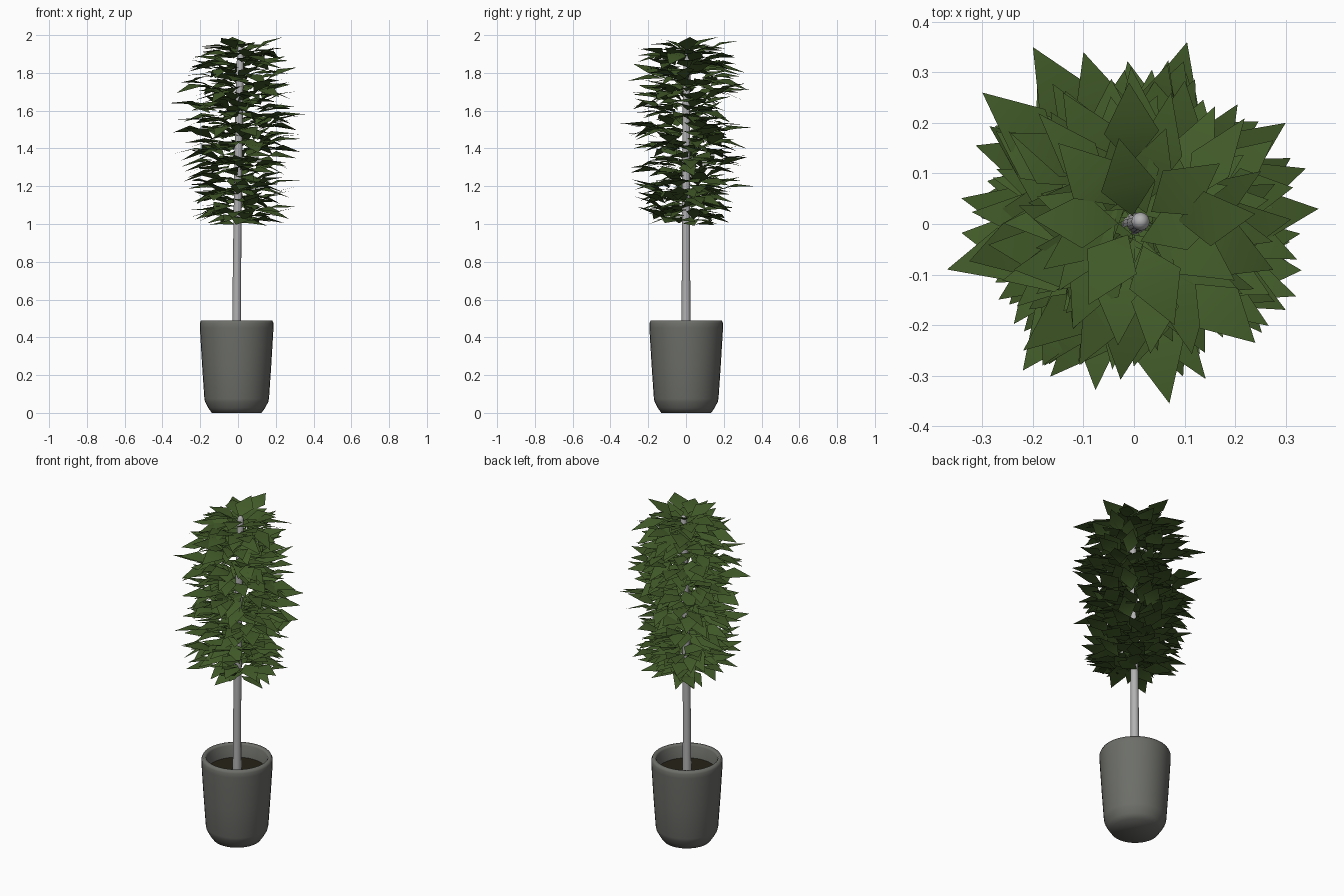
import bpy, bmesh, math, random
from mathutils import Vector, Matrix

random.seed(8)
cube = bpy.data.objects.get("Cube")
if cube:
    bpy.data.objects.remove(cube, do_unlink=True)


def material(name, rgb):
    m = bpy.data.materials.new(name)
    m.use_nodes = True
    m.diffuse_color = (*rgb, 1)
    bsdf = m.node_tree.nodes["Principled BSDF"]
    bsdf.inputs["Base Color"].default_value = (*rgb, 1)
    bsdf.inputs["Roughness"].default_value = 0.8
    return m


def add_object(name, bm, mat):
    mesh = bpy.data.meshes.new(name)
    bm.to_mesh(mesh)
    bm.free()
    mesh.materials.append(mat)
    ob = bpy.data.objects.new(name, mesh)
    bpy.context.collection.objects.link(ob)
    bpy.ops.object.select_all(action="DESELECT")
    ob.select_set(True)
    bpy.context.view_layer.objects.active = ob
    bpy.ops.object.shade_smooth_by_angle(angle=math.radians(75))
    return ob


def tube(name, rings, sides, mat):
    """Skin (x, y, z, radius) rings and close the first and last ones."""
    bm = bmesh.new()
    loops = []
    for x, y, z, r in rings:
        steps = [math.tau * i / sides for i in range(sides)]
        loops.append([bm.verts.new((x + r * math.cos(a), y + r * math.sin(a), z)) for a in steps])
    for low, high in zip(loops, loops[1:]):
        for i in range(sides):
            j = (i + 1) % sides
            bm.faces.new((low[i], low[j], high[j], high[i]))
    bm.faces.new(loops[0][::-1])
    bm.faces.new(loops[-1])
    return add_object(name, bm, mat)


pot_grey = material("pot grey", (0.15, 0.155, 0.138))
bark_grey = material("pale bark", (0.45, 0.445, 0.45))
soil_brown = material("dark soil", (0.018, 0.016, 0.008))
leaf_green = material("leaf green", (0.054, 0.104, 0.022))

# Pot: outer wall, rounded rim, inner wall and floor
PX = -0.007
profile = [(0.132, 0), (0.15, 0.026), (0.167, 0.058), (0.171, 0.075), (0.183, 0.25), (0.195, 0.45),
           (0.195, 0.475), (0.188, 0.49), (0.172, 0.49), (0.166, 0.48), (0.158, 0.38)]
tube("pot", [(PX, 0.001, z, r) for r, z in profile], 32, pot_grey)

# Soil disc
tube("soil", [(PX, 0, 0.39, 0.158), (PX, 0, 0.41, 0.16)], 32, soil_brown)

# Trunk: slightly leaning, with a rounded tip
trunk = [(-0.007, 0, 0.4, 0.024), (-0.005, 0, 0.8, 0.022), (0.0, 0, 1.2, 0.021),
         (0.006, 0.002, 1.6, 0.02), (0.013, 0.005, 1.92, 0.018),
         (0.013, 0.005, 1.935, 0.014), (0.013, 0.005, 1.942, 0.006)]
tube("trunk", trunk, 16, bark_grey)


# Foliage: pointed kite leaves that bend down across the middle
def crown_radius(z):
    return 0.28 + 0.075 * math.sin(math.pi * (z - 1.0) / 0.98)


def add_leaf(bm, tip, yaw, pitch, roll, length, width):
    turn = Matrix.Rotation(yaw, 3, "Z") @ Matrix.Rotation(-pitch, 3, "Y") @ Matrix.Rotation(roll, 3, "X")
    side = 0.42 * length
    outline = [(0, 0, 0), (side, -width / 2, 0.016), (length, 0, 0), (side, width / 2, 0.016)]
    offset = tip - turn @ Vector(outline[2])
    base, right, point, left = [bm.verts.new(turn @ Vector(p) + offset) for p in outline]
    bm.faces.new((base, right, left))
    bm.faces.new((right, point, left))


bm = bmesh.new()
COUNT = 350
for i in range(COUNT):
    z = 0.99 + 0.95 * (i + random.random()) / COUNT
    around = i * 2.39996 + random.uniform(-0.3, 0.3)
    reach = crown_radius(z) * random.uniform(0.25, 1) ** 0.5
    if z > 1.85:
        reach = max(reach, 0.2)
    tip = Vector((reach * math.cos(around), reach * math.sin(around), z))
    pitch = math.radians(random.uniform(-22, 24))
    if z < 1.07:
        pitch = -abs(pitch) * 0.6
    if z > 1.88:
        pitch = abs(pitch)
    length = min(random.uniform(0.16, 0.21), reach)
    add_leaf(bm, tip, around + random.uniform(-0.25, 0.25), pitch, random.uniform(-0.3, 0.3),
             length, random.uniform(0.085, 0.115))

# Crown leaves around the trunk tip: the top layer
for x, y, z, pitch in [(0.24, 0.02, 1.99, 0.45), (-0.09, -0.16, 1.985, 0.35), (-0.01, 0.28, 1.97, 0.3),
                       (0.17, 0.12, 1.95, 0.2), (-0.15, 0.16, 1.94, 0.1), (0.24, -0.235, 1.93, 0.2),
                       (0.08, -0.2, 1.95, 0.1), (-0.2, 0.01, 1.94, 0.1), (-0.03, 0.17, 1.99, 0.4)]:
    add_leaf(bm, Vector((x, y, z)), math.atan2(y, x), pitch, 0.1, 0.17, 0.11)

# Longest leaves reaching out along the sides
for x, y, z in [(0.365, 0.03, 1.58), (-0.37, -0.09, 1.64), (0.105, 0.36, 1.2), (0.07, -0.355, 1.53),
                (-0.2, 0.35, 1.51), (-0.3, 0.26, 1.75), (0.31, -0.08, 1.09), (-0.1, 0.34, 1.71),
                (0.34, 0.11, 1.45), (0.3, 0.2, 1.48), (-0.22, -0.29, 1.3), (0.3, -0.17, 1.62)]:
    add_leaf(bm, Vector((x, y, z)), math.atan2(y, x), 0.1, 0.15, 0.2, 0.11)
add_object("foliage", bm, leaf_green)
